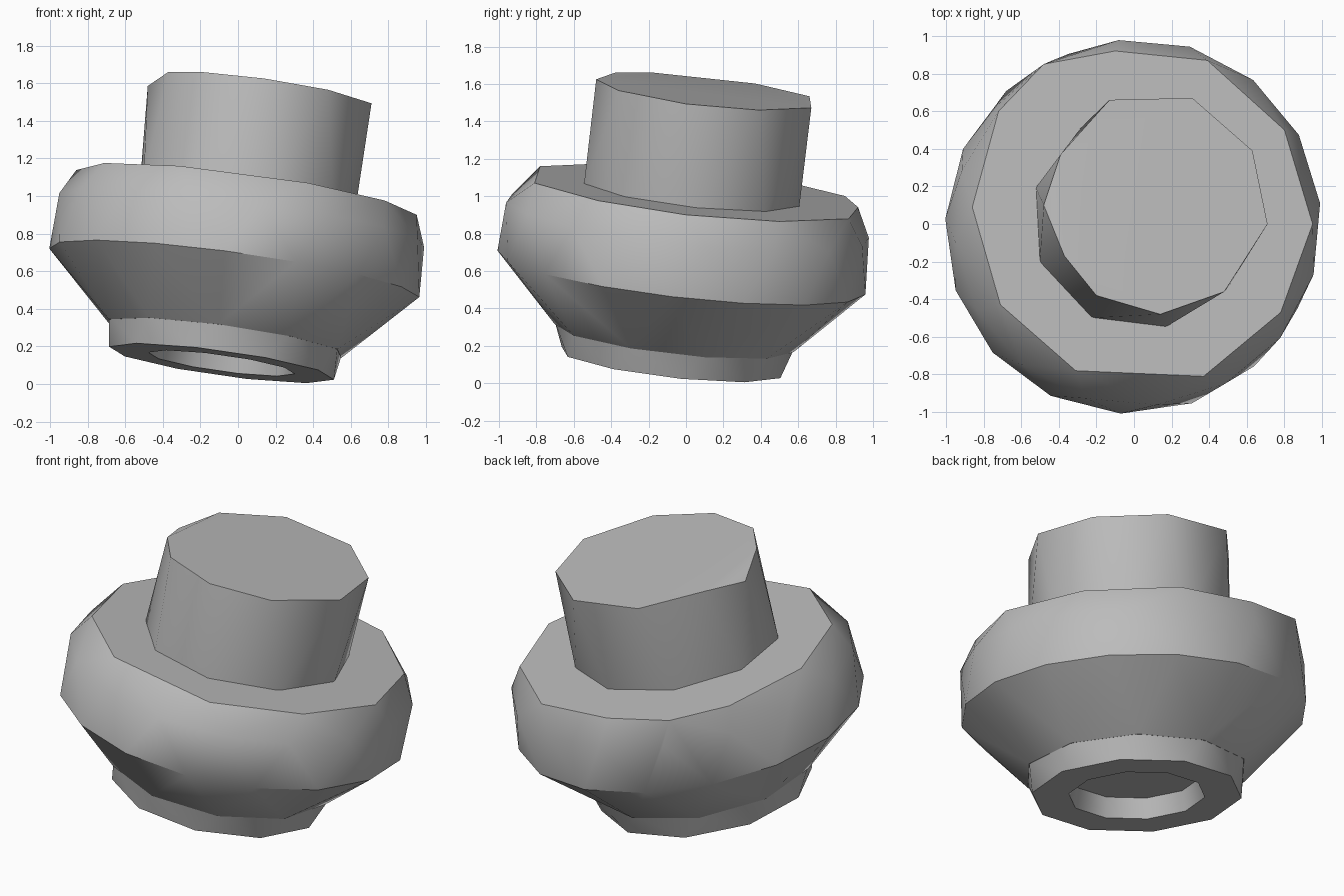
import bpy, bmesh, math

if "Cube" in bpy.data.objects:
    bpy.data.objects.remove(bpy.data.objects["Cube"])

TILT_X, TILT_Y = 0.137, 0.112   # lean of the whole knob

grey = bpy.data.materials.new("plain grey")
grey.use_nodes = True
grey.diffuse_color = (0.5, 0.5, 0.5, 1)
grey.node_tree.nodes["Principled BSDF"].inputs["Base Color"].default_value = grey.diffuse_color


def on_plane(level, points):
    """Lift x, y points on to the leaning plane at this level."""
    return [(x, y, level - TILT_X * x - TILT_Y * y) for x, y in points]


def ring(level, radius, sides, phase):
    """Regular ring around the leaning axis."""
    cx, cy = TILT_X * level - 0.1, TILT_Y * level - 0.09
    angles = [math.radians(phase) + math.tau * i / sides for i in range(sides)]
    return on_plane(level, [(cx + radius * math.cos(a), cy + radius * math.sin(a)) for a in angles])


def finish(name, bm):
    bmesh.ops.recalc_face_normals(bm, faces=bm.faces)
    mesh = bpy.data.meshes.new(name)
    bm.to_mesh(mesh)
    bm.free()
    mesh.materials.append(grey)
    obj = bpy.data.objects.new(name, mesh)
    bpy.context.collection.objects.link(obj)
    bpy.ops.object.select_all(action='DESELECT')
    obj.select_set(True)
    bpy.context.view_layer.objects.active = obj
    bpy.ops.object.shade_smooth_by_angle(angle=math.radians(41))


def faceted_solid(name, points):
    """Wrap points in a solid with flat facets."""
    bm = bmesh.new()
    for p in points:
        bm.verts.new(p)
    bmesh.ops.convex_hull(bm, input=bm.verts)
    loose = [v for v in bm.verts if not v.link_faces]
    bmesh.ops.delete(bm, geom=loose, context='VERTS')
    bmesh.ops.dissolve_limit(bm, angle_limit=math.radians(1), verts=bm.verts, edges=bm.edges)
    finish(name, bm)


# Wide collar: cone below, upright band, chamfer to the flat shoulder
shoulder = [(-0.1, 0.92), (0.39, 0.87), (0.8, 0.5), (0.95, 0), (0.78, -0.47), (0.37, -0.81),
            (-0.31, -0.78), (-0.71, -0.43), (-0.86, 0.09), (-0.72, 0.6), (-0.48, 0.85)]
faceted_solid("collar", ring(0.225, 0.64, 10, 15) + ring(0.586, 0.985, 16, -3)
              + ring(0.875, 0.975, 16, 6) + on_plane(1.03, shoulder))

# Stem with an uneven top and one low corner
cap = [(-0.39, 0.37), (-0.13, 0.66), (0.31, 0.67), (0.63, 0.39), (0.71, 0),
       (0.48, -0.36), (0.14, -0.48), (-0.2, -0.38), (-0.37, -0.17)]
faceted_solid("stem", ring(1.0, 0.585, 9, 3) + on_plane(1.59, cap) + on_plane(1.53, [(-0.48, 0.1)]))

# Foot with a shallow socket underneath
bm = bmesh.new()
loops = [[bm.verts.new(p) for p in ring(level, radius, 10, phase)]
         for level, radius, phase in ((0.24, 0.64, 15), (0.09, 0.6, 5), (0.09, 0.39, 5), (0.21, 0.37, 5))]
for a, b in zip(loops, loops[1:]):
    for i in range(len(a)):
        bm.faces.new((a[i - 1], a[i], b[i], b[i - 1]))
bm.faces.new(loops[-1])
finish("foot", bm)
